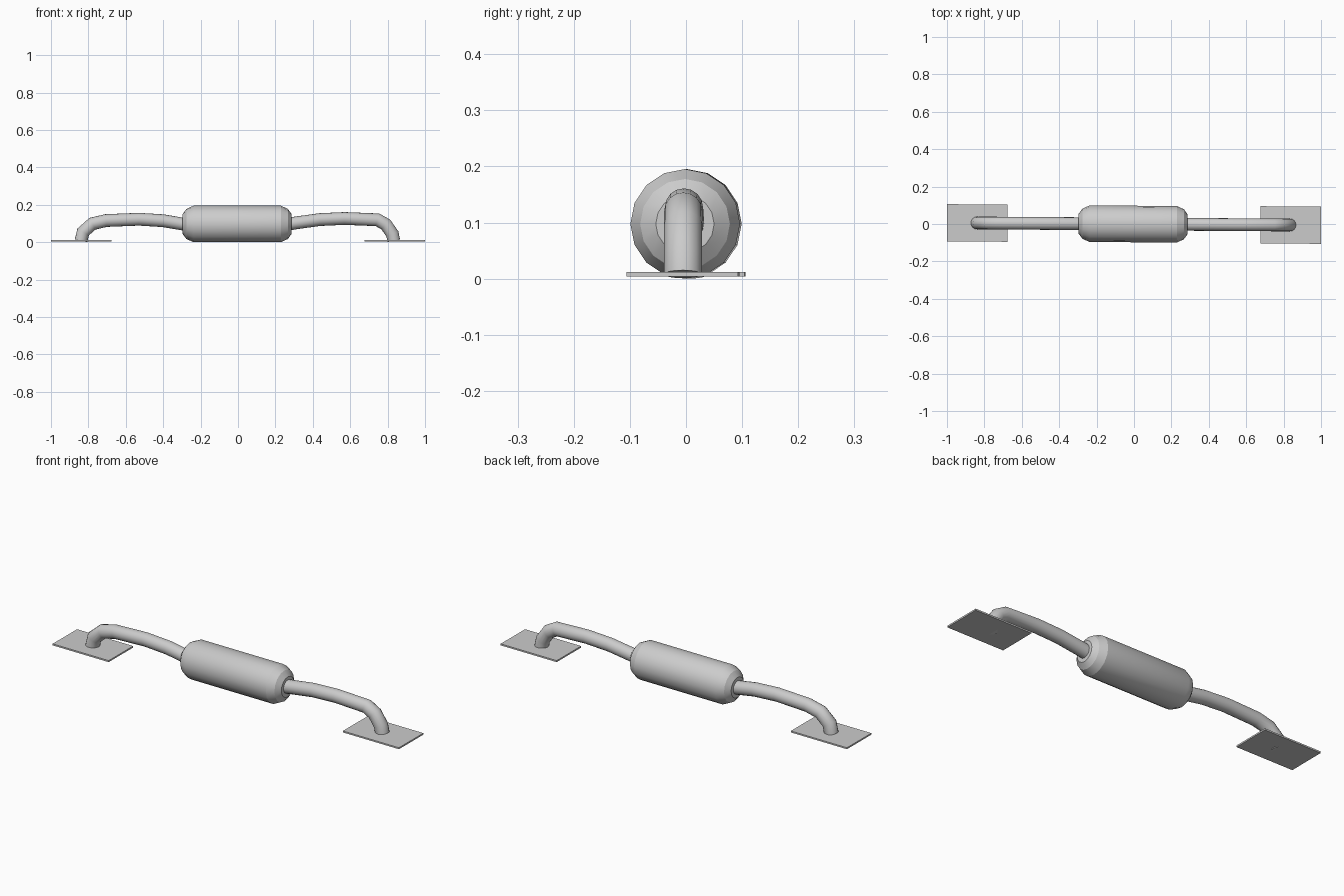
import bpy, bmesh, math
from mathutils import Vector, Matrix

if "Cube" in bpy.data.objects:
    bpy.data.objects.remove(bpy.data.objects["Cube"])

YAW = Matrix.Rotation(-0.0065, 4, 'Z')  # the whole part sits very slightly turned


def finish(name, bm, angle=None):
    bmesh.ops.recalc_face_normals(bm, faces=bm.faces)
    bm.transform(YAW)
    mesh = bpy.data.meshes.new(name)
    bm.to_mesh(mesh)
    bm.free()
    ob = bpy.data.objects.new(name, mesh)
    bpy.context.collection.objects.link(ob)
    if angle:
        bpy.ops.object.select_all(action='DESELECT')
        ob.select_set(True)
        bpy.context.view_layer.objects.active = ob
        bpy.ops.object.shade_smooth_by_angle(angle=math.radians(angle))
    return ob


def skin(bm, rings):
    n = len(rings[0])
    for a, b in zip(rings, rings[1:]):
        for i in range(n):
            j = (i + 1) % n
            bm.faces.new((a[i], a[j], b[j], b[i]))
    bm.faces.new(rings[0])
    bm.faces.new(rings[-1])


def lathe_x(name, profile, z, sides):
    bm = bmesh.new()
    rings = []
    for x, r in profile:
        rings.append([bm.verts.new((x, r * math.sin(k * math.tau / sides),
                                    z + r * math.cos(k * math.tau / sides)))
                      for k in range(sides)])
    skin(bm, rings)
    return finish(name, bm, 25)


def tube(name, path, radius, sides=16):
    # sweep a circle along an xz path, mitred at each bend
    pts = [Vector((x, 0, z)) for x, z in path]
    side = Vector((0, 1, 0))
    bm = bmesh.new()
    rings = []
    for i, p in enumerate(pts):
        d0 = (p - pts[max(i - 1, 0)]).normalized()
        d1 = (pts[min(i + 1, len(pts) - 1)] - p).normalized()
        t = (d0 + d1).normalized()
        miter = 1 / max(t.dot(d1 if d1.length else d0), 0.5)
        n = side.cross(t)
        rings.append([bm.verts.new(p + radius * (
            side * math.cos(a) + n * miter * math.sin(a)))
            for a in (k * math.tau / sides for k in range(sides))])
    skin(bm, rings)
    return finish(name, bm, 50)


def plate(name, x0, x1):
    bm = bmesh.new()
    bmesh.ops.create_cube(bm, size=1)
    bm.transform(Matrix.Translation(((x0 + x1) / 2, 0, 0.008))
                 @ Matrix.Diagonal((x1 - x0, 0.199, 0.008, 1)))
    return finish(name, bm)


# cylindrical body with rounded ends
lathe_x("body", [(-0.297, 0.052), (-0.276, 0.080), (-0.238, 0.0977),
                 (0.230, 0.0977), (0.267, 0.080), (0.287, 0.052)], 0.0977, 16)

# bent leads
tube("left_lead", [(-0.27, 0.093), (-0.30, 0.098), (-0.40, 0.115), (-0.53, 0.123),
                   (-0.705, 0.116), (-0.778, 0.099), (-0.828, 0.055),
                   (-0.839, 0.008)], 0.034)
tube("right_lead", [(0.26, 0.095), (0.30, 0.102), (0.436, 0.121), (0.57, 0.127),
                    (0.745, 0.120), (0.79, 0.095), (0.825, 0.045),
                    (0.833, 0.008)], 0.034)

# solder pads
plate("left_pad", -0.9993, -0.676)
plate("right_pad", 0.676, 0.9993)
